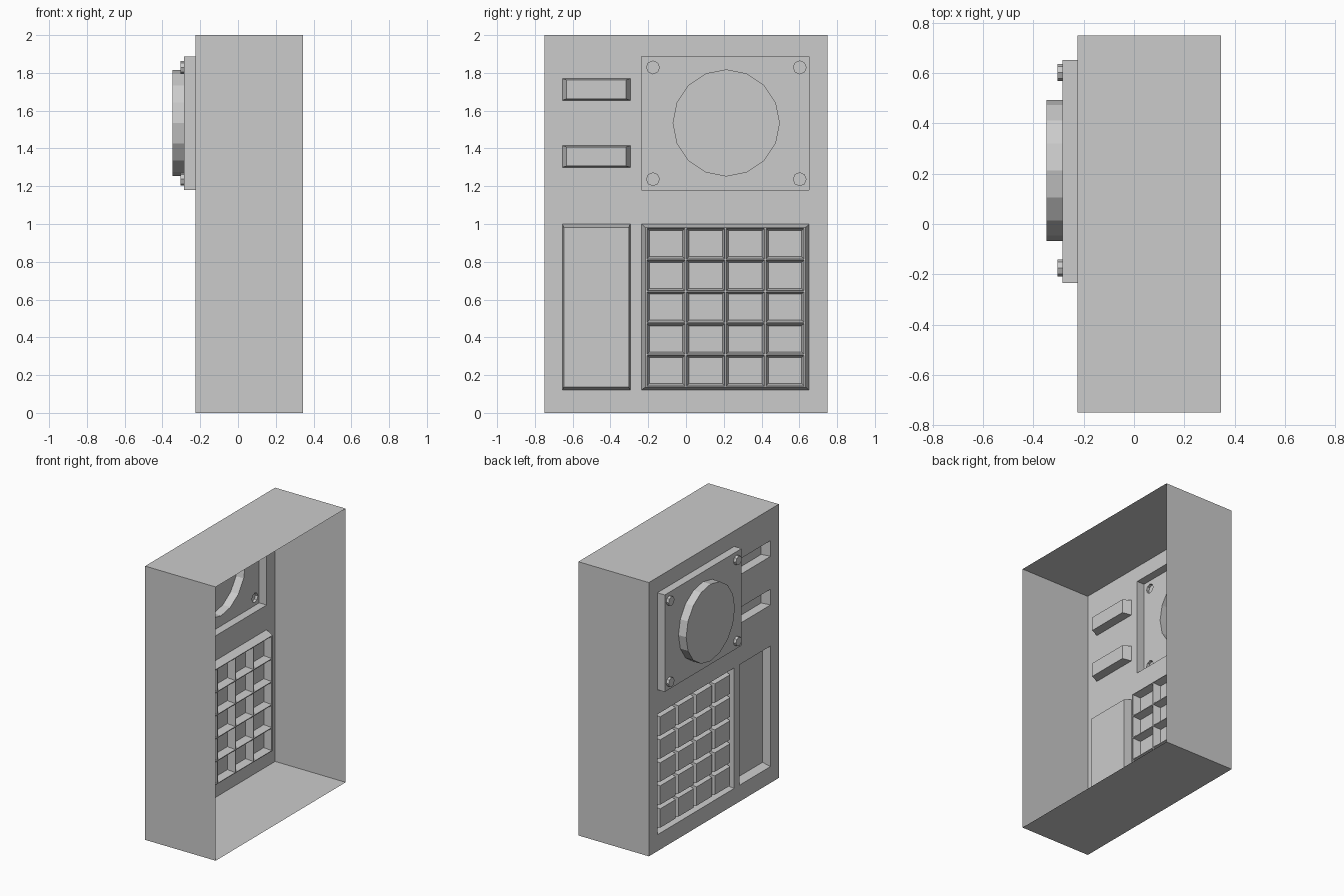
import bpy, bmesh, math

if "Cube" in bpy.data.objects:
    bpy.data.objects.remove(bpy.data.objects["Cube"])

FRONT, BACK = -0.225, 0.345      # panel plane and open back
FLOOR = FRONT + 0.06             # bottom of the recesses
PLATE, DISC, BOLT = -0.285, -0.347, -0.305


def rect(y0, y1, z0, z1):
    return [(y0, z0), (y1, z0), (y1, z1), (y0, z1)]


def circle(y, z, r, n, turn=0.0):
    return [(y + r * math.cos(turn + math.tau * i / n),
             z + r * math.sin(turn + math.tau * i / n)) for i in range(n)]


def verts(bm, outline, x):
    return [bm.verts.new((x, y, z)) for y, z in outline]


def walls(bm, a, xa, b, xb, cap=False):
    """Side walls between two outlines, optionally closed at the second."""
    va, vb = verts(bm, a, xa), verts(bm, b, xb)
    n = len(va)
    for i in range(n):
        j = (i + 1) % n
        bm.faces.new((va[i], va[j], vb[j], vb[i]))
    if cap:
        bm.faces.new(vb)


def sheet(bm, x, outer, holes):
    """Flat face with holes."""
    edges = []
    for outline in [outer] + holes:
        v = verts(bm, outline, x)
        edges += [bm.edges.new((v[i - 1], v[i])) for i in range(len(v))]
    bmesh.ops.triangle_fill(bm, use_beauty=True, use_dissolve=False,
                            edges=edges, normal=(-1, 0, 0))


def finish(bm, name):
    bmesh.ops.remove_doubles(bm, verts=bm.verts[:], dist=0.0005)
    bmesh.ops.recalc_face_normals(bm, faces=bm.faces[:])
    bm.normal_update()
    if sum(f.normal.x * f.calc_area() for f in bm.faces) > 0:
        bmesh.ops.reverse_faces(bm, faces=bm.faces[:])
    mesh = bpy.data.meshes.new(name)
    bm.to_mesh(mesh)
    bm.free()
    obj = bpy.data.objects.new(name, mesh)
    bpy.context.collection.objects.link(obj)


# Openings in the panel
case = rect(-0.75, 0.75, 0, 2)
plate = rect(-0.235, 0.652, 1.18, 1.888)
keypad = rect(-0.235, 0.652, 0.12, 1.0)
tall = rect(-0.655, -0.295, 0.12, 1.0)
slots = [rect(-0.655, -0.295, z, z + 0.115) for z in (1.3, 1.655)]

# Case: four sides and the pierced panel, open at the back
bm = bmesh.new()
walls(bm, case, FRONT, case, BACK)
sheet(bm, FRONT, case, [plate, keypad, tall] + slots)
finish(bm, "case")

# Plain recesses
bm = bmesh.new()
walls(bm, tall, FRONT, rect(-0.647, -0.303, 0.137, 0.982), FLOOR, cap=True)
finish(bm, "tall_recess")
for i, z in enumerate((1.3, 1.655)):
    bm = bmesh.new()
    walls(bm, slots[i], FRONT, rect(-0.632, -0.318, z + 0.007, z + 0.108), FLOOR, cap=True)
    finish(bm, f"slot_{i + 1}")

# Keypad: recess with hollow keys rising back towards the panel
bm = bmesh.new()
bed = rect(-0.215, 0.633, 0.138, 0.982)
walls(bm, keypad, FRONT, bed, FLOOR)
bases = []
for c in range(4):
    for r in range(5):
        y, z = -0.106 + 0.21 * c, 0.224 + 0.168 * r
        base = rect(y - 0.101, y + 0.101, z - 0.081, z + 0.081)
        bases.append(base)
        top = rect(y - 0.088, y + 0.088, z - 0.069, z + 0.069)
        walls(bm, base, FLOOR, top, FRONT + 0.005, cap=True)
sheet(bm, FLOOR, bed, bases)
finish(bm, "keypad")

# Raised plate with a round drum and four corner bolts, hollow behind
bm = bmesh.new()
walls(bm, plate, FRONT, plate, PLATE)
drum = circle(0.213, 1.535, 0.281, 16)
walls(bm, drum, PLATE, drum, DISC, cap=True)
holes = [drum]
for y in (-0.175, 0.602):
    for z in (1.237, 1.829):
        bolt = circle(y, z, 0.034, 8)
        walls(bm, bolt, PLATE, bolt, BOLT, cap=True)
        holes.append(bolt)
sheet(bm, PLATE, plate, holes)
finish(bm, "drum_plate")
